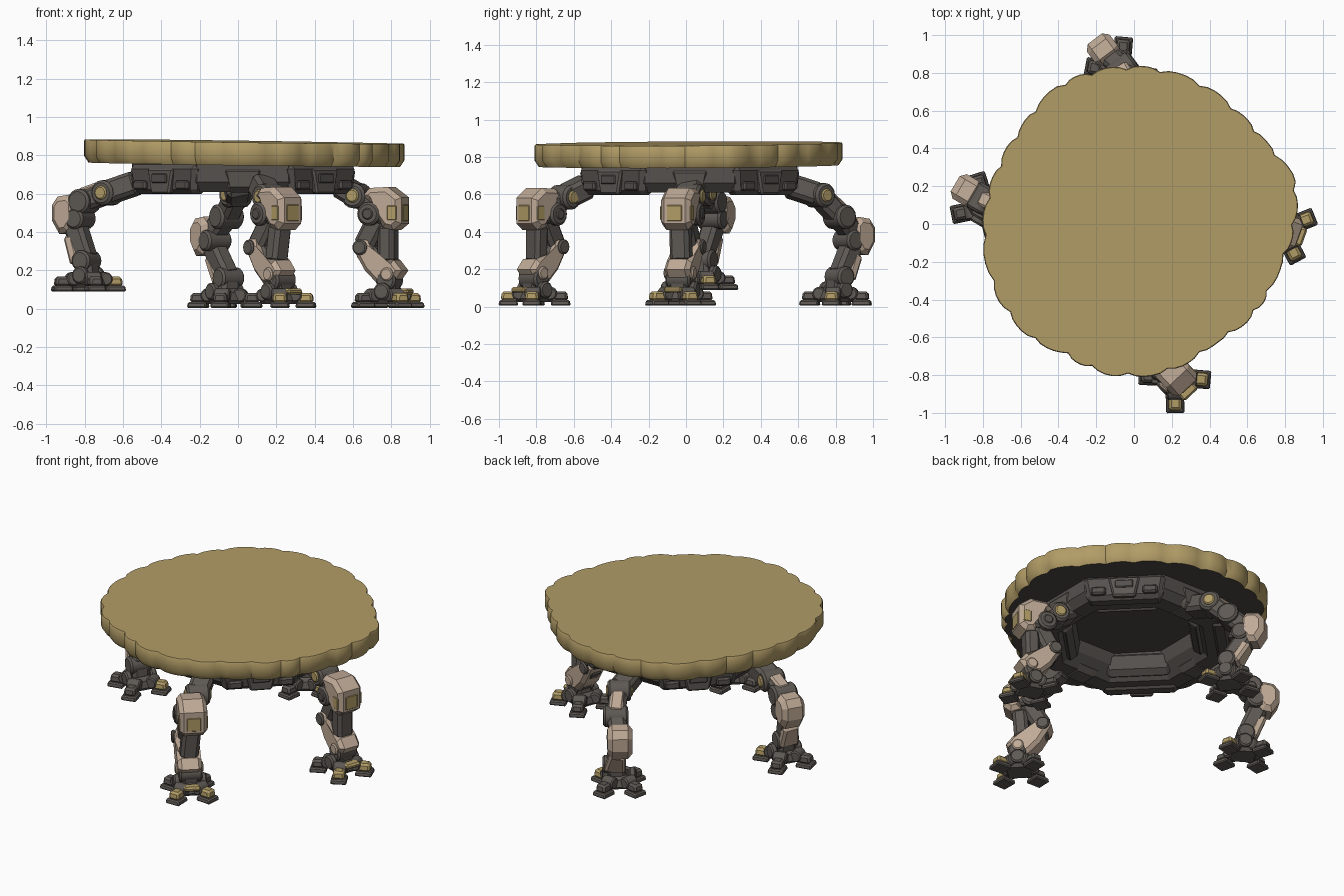
import bpy, bmesh, math, random
from mathutils import Vector, Matrix

if "Cube" in bpy.data.objects:
    bpy.data.objects.remove(bpy.data.objects["Cube"])

random.seed(4)
V = Vector
UP = V((0, 0, 1))


def material(name, rgb):
    m = bpy.data.materials.new(name)
    m.diffuse_color = (*rgb, 1)
    m.use_nodes = True
    m.node_tree.nodes["Principled BSDF"].inputs["Base Color"].default_value = m.diffuse_color
    return m


GOLD = material("ochre", (0.445, 0.335, 0.135))
BEIGE = material("beige armour", (0.52, 0.40, 0.305))
GREY = material("warm grey", (0.112, 0.099, 0.088))
DARK = material("hull grey", (0.092, 0.082, 0.075))
UNDER = material("dark underside", (0.075, 0.066, 0.058))


def finish(name, bm, *mats, smooth=None):
    bmesh.ops.recalc_face_normals(bm, faces=bm.faces[:])
    me = bpy.data.meshes.new(name)
    bm.to_mesh(me)
    bm.free()
    for m in mats:
        me.materials.append(m)
    ob = bpy.data.objects.new(name, me)
    bpy.context.collection.objects.link(ob)
    if smooth:
        bpy.context.view_layer.objects.active = ob
        ob.select_set(True)
        bpy.ops.object.shade_smooth_by_angle(angle=math.radians(smooth))
        ob.select_set(False)
    return ob


def frame(pos, z, x):
    """Matrix with local z along z and local x as near x as possible."""
    z = z.normalized()
    y = z.cross(x).normalized()
    x = y.cross(z)
    m = Matrix((x, y, z)).transposed().to_4x4()
    m.translation = pos
    return m


def chamfer(bm, edges, offset):
    bmesh.ops.bevel(bm, geom=edges, offset=offset, segments=1, affect='EDGES', clamp_overlap=True)


def block(name, mtx, size, mat, top=(1, 1), bottom=(1, 1), bevel=0.015):
    """Chamfered box; its two ends can be tapered."""
    bm = bmesh.new()
    bmesh.ops.create_cube(bm, size=1)
    for v in bm.verts:
        t = top if v.co.z > 0 else bottom
        v.co = V((v.co.x * size[0] * t[0], v.co.y * size[1] * t[1], v.co.z * size[2]))
    chamfer(bm, bm.edges[:], bevel)
    bm.transform(mtx)
    return finish(name, bm, mat)


def limb(name, a, b, x, w, mat, top=(1, 1), bottom=(1, 1), bevel=0.02):
    return block(name, frame((a + b) / 2, b - a, x), (w[0], w[1], (b - a).length), mat, top, bottom, bevel)


def slice_part(name, pos, out, pts, width, mat, bevel=0.02):
    """Side profile in the (out, up) plane, extruded sideways with chamfered rims."""
    bm = bmesh.new()
    a, b = [[bm.verts.new((x, s * width / 2, z)) for x, z in pts] for s in (-1, 1)]
    n = len(pts)
    caps = [bm.faces.new(a), bm.faces.new(b)]
    for i in range(n):
        bm.faces.new((a[i], a[(i + 1) % n], b[(i + 1) % n], b[i]))
    chamfer(bm, [e for f in caps for e in f.edges], bevel)
    bm.transform(frame(pos, UP, out))
    return finish(name, bm, mat)


def drum(name, pos, axis, r, length, mat):
    """Round joint with chamfered rims."""
    bm = bmesh.new()
    bmesh.ops.create_cone(bm, cap_ends=True, segments=16, radius1=r, radius2=r, depth=length)
    chamfer(bm, [e for e in bm.edges if abs(e.verts[0].co.z - e.verts[1].co.z) < 1e-5], r * 0.2)
    x = V((1, 0, 0)) if abs(axis.x) < 0.9 else V((0, 1, 0))
    bm.transform(frame(pos, axis, x))
    return finish(name, bm, mat, smooth=35)


def rings(bm, loops, closed):
    rows = [[bm.verts.new(p) for p in loop] for loop in loops]
    n = len(rows[0])
    for r0, r1 in list(zip(rows, rows[1:])) + ([(rows[-1], rows[0])] if closed else []):
        for i in range(n):
            bm.faces.new((r0[i], r0[(i + 1) % n], r1[(i + 1) % n], r1[i]))
    return rows


# table slab: uneven round outline (degrees, radius) with scalloped rim, slightly tilted
SHAPE = [(4, .835), (15, .855), (32, .79), (47, .78), (71, .805), (99, .825), (121, .84), (142, .80), (158, .805),
         (190, .84), (209, .855), (227, .85), (240, .81), (259, .83), (279, .815), (302, .76), (318, .78), (342, .785), (364, .835)]


def radius(a):
    d = (math.degrees(a) - 4) % 360 + 4
    for (d0, r0), (d1, r1) in zip(SHAPE, SHAPE[1:]):
        if d <= d1:
            return r0 + (r1 - r0) * (d - d0) / (d1 - d0)
    return SHAPE[-1][1]


LOBES, STEP = 27, 5
cuts = [(i + random.uniform(-0.2, 0.2)) * math.tau / LOBES for i in range(LOBES)]
cuts.append(cuts[0] + math.tau)
outline = []
for i in range(LOBES):
    for k in range(STEP):
        t = k / STEP
        a = cuts[i] + (cuts[i + 1] - cuts[i]) * t
        outline.append((a, radius(a) + 0.004 - 0.02 * (1 - math.sin(math.pi * t)) ** 1.5))


def slab_ring(inset, z):
    loop = []
    for a, r in outline:
        x, y = (r - inset) * math.cos(a) + 0.03, (r - inset) * math.sin(a) + 0.015
        loop.append((x, y, z - 0.014 * x + 0.006 * y))
    return loop


bm = bmesh.new()
rows = rings(bm, [slab_ring(0.004, 0.872), slab_ring(0, 0.866), slab_ring(0, 0.785), slab_ring(0.022, 0.752)], False)
bm.faces.new(rows[0])
bm.faces.new(rows[-1]).material_index = 1
finish("table_slab", bm, GOLD, UNDER, smooth=35)

# hollow octagonal hull below the slab
C = V((0.025, 0.02, 0))
bm = bmesh.new()
profile = [(0.625, 0.765), (0.625, 0.66), (0.58, 0.61), (0.47, 0.61), (0.39, 0.68), (0.36, 0.765)]
rings(bm, [[C + V((r * math.cos((i + .5) * math.pi / 4), r * math.sin((i + .5) * math.pi / 4), z))
            for i in range(8)] for r, z in profile], True)
finish("hull_ring", bm, DARK)

# hull wall panels on the diagonals, hip housings on the axes
for i in range(4):
    a = math.pi / 4 + i * math.pi / 2
    d = V((math.cos(a), math.sin(a), 0))
    s = UP.cross(d)

    def wall(name, r, side, z, size, mat=DARK, **kw):
        return block(name, frame(C + d * r + s * side + UP * z, UP, d), size, mat, **kw)
    wall("hull_wall", 0.535, 0, 0.675, (0.14, 0.50, 0.155), bottom=(0.75, 0.9), bevel=0.025)
    wall("hull_centre_plate", 0.595, 0, 0.665, (0.04, 0.19, 0.13), GREY, bottom=(1, 0.7), bevel=0.01)
    wall("hull_plate_inset", 0.613, 0, 0.68, (0.02, 0.11, 0.05), bevel=0.006)
    wall("hull_inner_wall", 0.39, 0, 0.69, (0.13, 0.46, 0.14), bottom=(0.5, 0.85), bevel=0.03)
    for k in (-1, 1):
        wall("hull_side_pod", 0.595, k * 0.155, 0.645, (0.04, 0.09, 0.05), bevel=0.01)
    b = a - math.pi / 4
    e = V((math.cos(b), math.sin(b), 0))
    block("hip_housing", frame(C + e * 0.49 + UP * 0.675, UP, e), (0.20, 0.24, 0.14), GREY, bottom=(0.8, 0.75), bevel=0.03)


def foot(name, pos, out, side, gold):
    """Flat splayed foot with padded toes; gold lists the toes with ochre caps."""
    block(name + "_foot_core", frame(pos + UP * 0.06, UP, out), (0.18, 0.17, 0.08), GREY, top=(0.75, 0.8), bevel=0.02)
    for deg in (42, -42, 135, -135):
        a = math.radians(deg)
        d = out * math.cos(a) + side * math.sin(a)
        block(name + "_toe_pad", frame(pos + d * 0.14 + UP * 0.015, UP, d), (0.105, 0.10, 0.03), GREY, top=(0.9, 0.9), bevel=0.007)
        block(name + "_toe_cap", frame(pos + d * 0.14 + UP * 0.052, UP, d), (0.08, 0.075, 0.05),
              GOLD if deg in gold else GREY, top=(0.85, 0.85), bevel=0.012)
        drum(name + "_toe_joint", pos + d * 0.085 + UP * 0.065, UP.cross(d), 0.036, 0.085, GREY)
    if len(gold) > 1:
        block(name + "_instep", frame(pos + out * 0.10 + UP * 0.085, UP, out), (0.06, 0.10, 0.03), GOLD, bevel=0.01)
    for k in (-1, 1):
        drum(name + "_foot_hub", pos + side * 0.08 * k + UP * 0.085, side, 0.045, 0.04, GREY)


# side profiles (outward, up) of the leg armour
THIGH = [(-.09, .08), (-.05, .12), (.05, .125), (.125, .07), (.125, -.065), (.08, -.10), (.02, -.085), (.01, .03), (-.05, .05)]
SHIN = [(-.05, 0), (-.02, .045), (.03, .045), (.06, 0), (.10, -.06), (.18, -.065), (.225, -.12), (.17, -.195), (.09, -.19), (.02, -.12)]
KNEE = [(-.06, .07), (-.02, .105), (.05, .095), (.085, .05), (.085, -.03), (.04, -.10), (-.02, -.09), (-.06, -.03)]


def leg(name, out, hip, shoulder, elbow, knee, ankle, base, hind):
    out = V((*out, 0)).normalized()
    side = UP.cross(out)
    hip, shoulder, elbow, knee, ankle, base = map(V, (hip, shoulder, elbow, knee, ankle, base))
    # hip arm and shoulder
    limb(name + "_hip_arm", hip, shoulder, side, (0.13, 0.12), GREY)
    drum(name + "_shoulder", shoulder, side, 0.066, 0.14, GREY)
    for k in (-1, 1):
        drum(name + "_shoulder_cap", shoulder + side * 0.07 * k, side, 0.036, 0.02, GOLD)
    # thigh and knee joints
    limb(name + "_upper_arm", shoulder, elbow, side, (0.11, 0.11), GREY)
    limb(name + "_thigh", elbow, knee, side, (0.11, 0.11), GREY)
    drum(name + "_elbow", elbow, side, 0.065, 0.15, GREY)
    # shin and ankle
    limb(name + "_shin", knee, ankle, side, (0.10, 0.11), GREY)
    drum(name + "_ankle", ankle, side, 0.055, 0.14, GREY)
    limb(name + "_ankle_post", ankle, base + UP * 0.05, out, (0.10, 0.11), GREY)
    if hind:
        # outward knee guard, shin guard and arm guard
        slice_part(name + "_knee_guard", knee + out * 0.01, out, KNEE, 0.15, BEIGE, 0.028)
        drum(name + "_knee", knee - out * 0.05 - UP * 0.02, side, 0.055, 0.15, GREY)
        mid = knee.lerp(ankle, 0.45)
        limb(name + "_shin_guard", mid + out * 0.045, ankle + out * 0.04 - UP * 0.02, out, (0.06, 0.125), BEIGE, bottom=(1, 0.75), bevel=0.015)
        limb(name + "_arm_guard", shoulder.lerp(elbow, 0.25) + UP * 0.045, elbow + UP * 0.04 + out * 0.02, side, (0.08, 0.05), BEIGE, bevel=0.012)
    else:
        # heavy thigh armour with ochre vent
        slice_part(name + "_thigh_armour", elbow, out, THIGH, 0.17, BEIGE, 0.025)
        block(name + "_thigh_vent", frame(elbow + out * 0.124 - UP * 0.01, UP, out), (0.009, 0.085, 0.085), GOLD, bevel=0.003)
        for k in (-1, 1):
            block(name + "_side_vent", frame(elbow + out * 0.08 + side * 0.084 * k - UP * 0.01, UP, out), (0.05, 0.009, 0.075), GOLD, bevel=0.003)
            drum(name + "_elbow_disc", elbow + side * 0.07 * k - out * 0.05 - UP * 0.015, side, 0.062, 0.05, GREY)
            drum(name + "_elbow_bolt", elbow + side * 0.097 * k - out * 0.05 - UP * 0.015, side, 0.03, 0.012, DARK)
        # dark calf block behind the shin, shin armour with round bolts
        limb(name + "_calf", elbow + out * 0.03 - UP * 0.07, knee + out * 0.13 - UP * 0.08, out, (0.09, 0.11), GREY)
        slice_part(name + "_shin_armour", knee, out, SHIN, 0.145, BEIGE, 0.022)
        for k in (-1, 1):
            drum(name + "_knee_disc", knee + side * 0.072 * k, side, 0.04, 0.025, GREY)
            drum(name + "_shin_bolt", knee + out * 0.15 - UP * 0.14 + side * 0.072 * k, side, 0.035, 0.025, BEIGE)
    foot(name, base, out, side, (-135,) if hind else (42, -42))


leg("front_leg", (0.68, -0.73), (0.12, -0.52, 0.65), (0.16, -0.65, 0.585), (0.20, -0.775, 0.51),
    (0.11, -0.705, 0.32), (0.22, -0.815, 0.15), (0.215, -0.81, 0.005), False)
leg("right_leg", (0.94, -0.34), (0.52, 0.03, 0.65), (0.62, 0.02, 0.59), (0.755, -0.02, 0.51),
    (0.66, 0.02, 0.32), (0.79, -0.03, 0.15), (0.78, -0.03, 0.005), False)
leg("back_leg", (-0.6, 0.8), (0.0, 0.54, 0.65), (-0.01, 0.71, 0.595), (-0.06, 0.82, 0.48),
    (-0.15, 0.905, 0.375), (-0.05, 0.82, 0.16), (-0.07, 0.80, 0.005), True)
leg("left_leg", (-0.85, 0.5), (-0.52, 0.03, 0.66), (-0.68, 0.08, 0.605), (-0.80, 0.13, 0.56),
    (-0.865, 0.165, 0.49), (-0.79, 0.09, 0.25), (-0.78, 0.085, 0.09), True)
